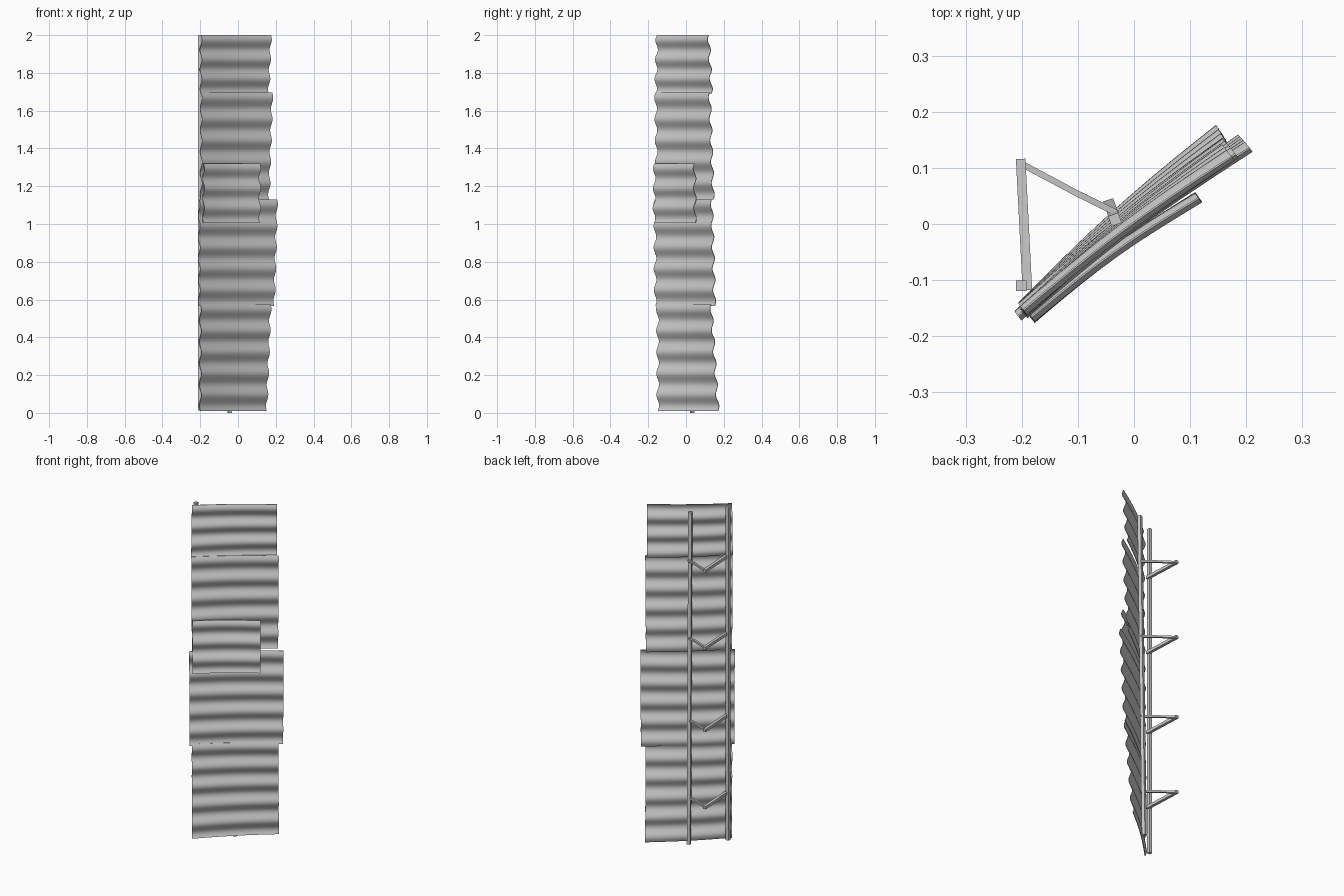
import bpy, bmesh, math
from mathutils import Vector, Matrix

if "Cube" in bpy.data.objects:
    bpy.data.objects.remove(bpy.data.objects["Cube"])

FRONT = Vector((0.6, -0.8, 0))   # direction the sheets face


def make_object(name, bm, smooth=False):
    bmesh.ops.recalc_face_normals(bm, faces=bm.faces)
    me = bpy.data.meshes.new(name)
    bm.to_mesh(me)
    bm.free()
    for p in me.polygons:
        p.use_smooth = smooth
    ob = bpy.data.objects.new(name, me)
    bpy.context.collection.objects.link(ob)
    return ob


def sheet(name, z0, z1, waves, lb, lt, rb, rt, amp=0.009, bow=0.009, thick=0.003):
    """Corrugated sheet between bottom/top left and right corners (x, y)."""
    rows, cols = waves * 10, 10
    lb, lt, rb, rt = (Vector((*p, 0)) for p in (lb, lt, rb, rt))
    bm = bmesh.new()
    layers = []
    for off in (thick / 2, -thick / 2):
        grid = []
        for i in range(rows + 1):
            t = i / rows
            left, right = lb.lerp(lt, t), rb.lerp(rt, t)
            wave = amp * math.sin(2 * math.pi * waves * (1 - t))
            row = []
            for j in range(cols + 1):
                s = j / cols
                p = left.lerp(right, s)
                p += FRONT * (wave + off - bow * math.sin(math.pi * s))
                p.z = z0 + (z1 - z0) * t
                row.append(bm.verts.new(p))
            grid.append(row)
        for i in range(rows):
            for j in range(cols):
                bm.faces.new((grid[i][j], grid[i][j + 1], grid[i + 1][j + 1], grid[i + 1][j]))
        layers.append(grid)
    # close the rim between both layers
    def rim(g):
        return (g[0] + [r[-1] for r in g[1:]] + g[-1][-2::-1] + [r[0] for r in g[-2:0:-1]])
    a, b = rim(layers[0]), rim(layers[1])
    for k in range(len(a)):
        n = (k + 1) % len(a)
        bm.faces.new((a[k], a[n], b[n], b[k]))
    ob = make_object(name, bm, True)
    bpy.ops.object.select_all(action='DESELECT')
    ob.select_set(True)
    bpy.context.view_layer.objects.active = ob
    bpy.ops.object.shade_smooth_by_angle(angle=math.radians(40))


def add_bar(bm, a, b, w):
    """Square bar from a to b."""
    a, b = Vector(a), Vector(b)
    d = b - a
    rot = d.to_track_quat('Z', 'Y').to_matrix().to_4x4()
    m = Matrix.Translation((a + b) / 2) @ rot @ Matrix.Diagonal((w, w, d.length, 1))
    bmesh.ops.create_cube(bm, size=1, matrix=m)


# corrugated sheets
sheet("sheet_bottom", 0.01, 0.575, 5, (-0.2, -0.148), (-0.2, -0.15), (0.151, 0.17), (0.172, 0.133))
sheet("sheet_lower_middle", 0.565, 1.13, 5, (-0.206, -0.162), (-0.207, -0.164), (0.191, 0.152), (0.206, 0.136))
sheet("sheet_upper_middle", 1.13, 1.695, 5, (-0.196, -0.154), (-0.196, -0.16), (0.163, 0.145), (0.181, 0.125))
sheet("sheet_top", 1.69, 2.0, 3, (-0.197, -0.16), (-0.197, -0.153), (0.162, 0.135), (0.174, 0.12))
sheet("sheet_patch", 1.005, 1.32, 3, (-0.183, -0.169), (-0.183, -0.166), (0.115, 0.049), (0.115, 0.046))

# posts behind the sheets
bm = bmesh.new()
add_bar(bm, (-0.201, -0.11, 0.012), (-0.201, -0.11, 2.0), 0.019)
make_object("outer_post", bm)
bm = bmesh.new()
add_bar(bm, (-0.043, 0.034, 0.0), (-0.034, 0.008, 1.965), 0.019)
make_object("inner_post", bm)

# V-shaped braces joining the posts
for n, z in enumerate((0.29, 0.75, 1.24, 1.70)):
    bm = bmesh.new()
    tip = (-0.202, 0.108, z)
    add_bar(bm, (-0.190, -0.118, z), (-0.202, 0.116, z), 0.017)
    add_bar(bm, tip, (-0.093, 0.05, z - 0.01), 0.011)
    add_bar(bm, (-0.094, 0.051, z - 0.01), (-0.03, 0.019, z - 0.02), 0.011)
    make_object(f"brace_{n + 1}", bm)
